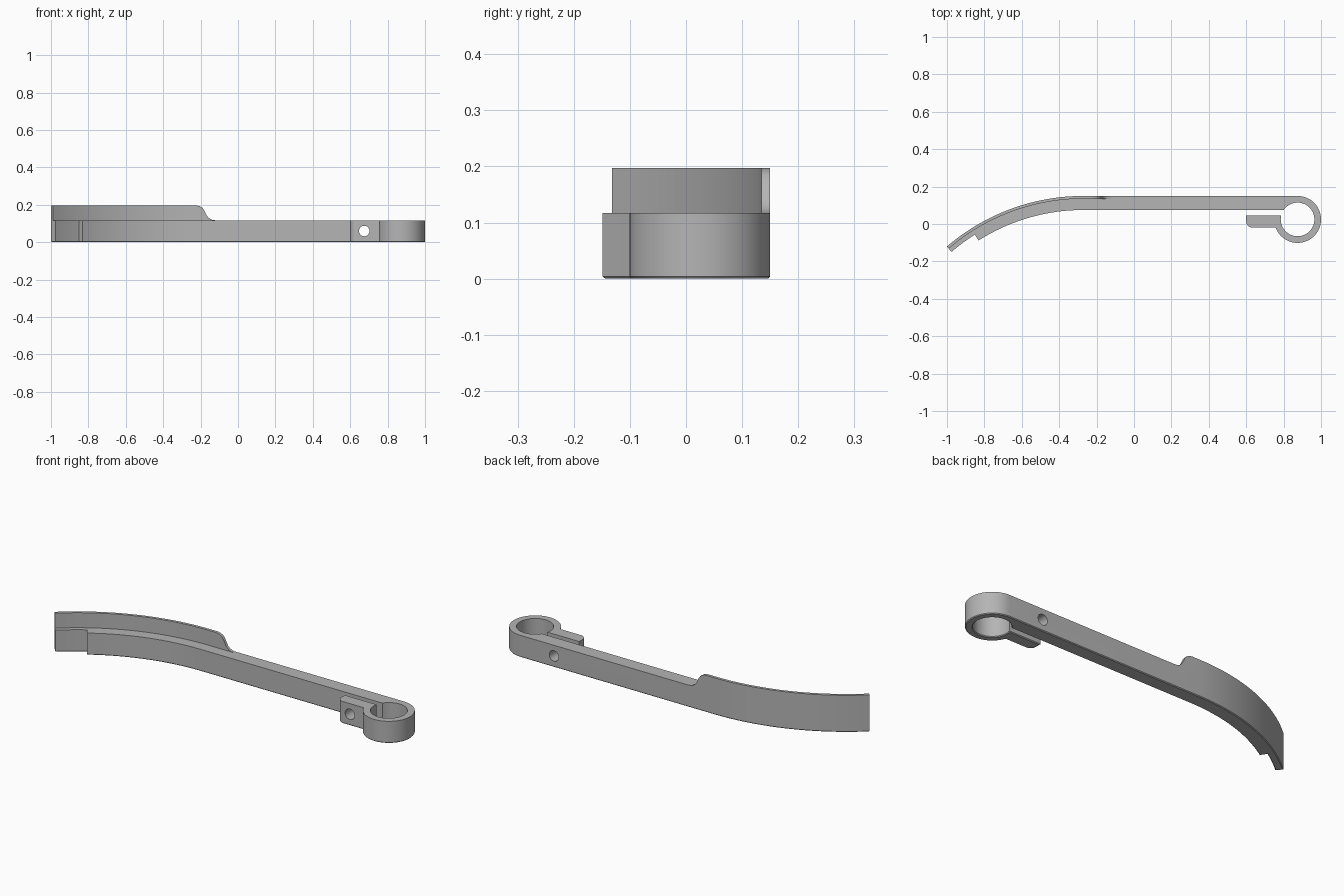
import bpy, bmesh, math
from mathutils import Vector

if "Cube" in bpy.data.objects:
    bpy.data.objects.remove(bpy.data.objects["Cube"])

grey = bpy.data.materials.new("plain grey")
grey.diffuse_color = (0.46, 0.46, 0.46, 1)
grey.use_nodes = True
grey.node_tree.nodes["Principled BSDF"].inputs["Base Color"].default_value = grey.diffuse_color

ARM_H, TOP_H = 0.117, 0.197           # arm height, flange height
BACK, THICK = 0.15, 0.075             # back face position, arm thickness
BEND_X, BEND_R = -0.27, 1.122         # where the bend starts, its outer radius
BEND_Y = BACK - BEND_R
END, STEP = math.radians(40.6), math.radians(32.4)
RING_X, RING_Y, RING_R, HOLE_R = 0.8745, 0.0245, 0.1255, 0.09


def arc(cx, cy, r, a0, a1, n):
    return [(cx + r * math.cos(a0 + (a1 - a0) * i / n),
             cy + r * math.sin(a0 + (a1 - a0) * i / n)) for i in range(n + 1)]


def bend(inset, a0, a1, n):
    """Points on the curved arm, angles measured from the start of the bend."""
    q = math.pi / 2
    return arc(BEND_X, BEND_Y, BEND_R - inset, q + a0, q + a1, n)


def finish(name, bm):
    bmesh.ops.recalc_face_normals(bm, faces=bm.faces)
    mesh = bpy.data.meshes.new(name)
    bm.to_mesh(mesh)
    bm.free()
    ob = bpy.data.objects.new(name, mesh)
    bpy.context.collection.objects.link(ob)
    mesh.materials.append(grey)
    return ob


def smooth(ob):
    bpy.ops.object.select_all(action='DESELECT')
    ob.select_set(True)
    bpy.context.view_layer.objects.active = ob
    bpy.ops.object.shade_smooth_by_angle(angle=math.radians(30))


# Arm, split clamp ring and lug as one outline
LUG_X, LUG_LOW, LUG_TOP, LUG_R = 0.6, -0.02, 0.045, 0.035
GAP_TOP = BACK - THICK
outline = bend(0, END, 0, 32)
outline += arc(RING_X, RING_Y, RING_R, math.pi / 2,
               -math.pi + math.asin((RING_Y - LUG_LOW) / RING_R), 48)
outline += arc(LUG_X + LUG_R, LUG_LOW + LUG_R, LUG_R, -math.pi / 2, -math.pi, 8)
outline.append((LUG_X, LUG_TOP))
outline += arc(RING_X, RING_Y, HOLE_R,
               math.pi - math.asin((LUG_TOP - RING_Y) / HOLE_R),
               2 * math.pi + math.pi - math.asin((GAP_TOP - RING_Y) / HOLE_R), 48)
outline += bend(THICK, 0, STEP, 28)
outline += bend(0.038, STEP, END, 8)

bm = bmesh.new()
base = bm.faces.new([bm.verts.new((x, y, 0)) for x, y in outline])
ext = bmesh.ops.extrude_face_region(bm, geom=[base], use_keep_orig=True)
for v in ext["geom"]:
    if isinstance(v, bmesh.types.BMVert):
        v.co.z = ARM_H
bmesh.ops.recalc_face_normals(bm, faces=bm.faces)
# Small chamfer around the bottom rim
rim = [e for e in bm.edges if all(v.co.z < 1e-5 for v in e.verts)]
bmesh.ops.bevel(bm, geom=rim, offset=0.004, segments=1, affect='EDGES')
arm = finish("clamp_arm", bm)

# Screw hole through the lug and the arm
bpy.ops.mesh.primitive_cylinder_add(vertices=32, radius=0.028, depth=0.5,
                                    location=(0.675, 0.05, 0.06),
                                    rotation=(math.pi / 2, 0, 0))
cutter = bpy.context.object
cutter.name = "screw_hole_cutter"
cutter.hide_render = True
mod = arm.modifiers.new("screw hole", 'BOOLEAN')
mod.operation, mod.solver, mod.object = 'DIFFERENCE', 'EXACT', cutter
bpy.context.view_layer.objects.active = arm
bpy.ops.object.modifier_apply(modifier=mod.name)
bpy.data.objects.remove(cutter)
smooth(arm)

# Thin raised flange along the back of the bend, with a curved run-out
FLANGE_T = 0.015
run_out = [(-0.12, 0.1172), (-0.135, 0.119), (-0.15, 0.125), (-0.163, 0.137),
           (-0.172, 0.153), (-0.18, 0.170), (-0.19, 0.184), (-0.205, 0.193),
           (-0.225, TOP_H)]
stations = [((x, BACK), (x, BACK - FLANGE_T), z) for x, z in run_out]
stations += [(o, i, TOP_H) for o, i in zip(bend(0, 0, END, 32),
                                           bend(FLANGE_T, 0, END, 32))]
bm = bmesh.new()
rings = [[bm.verts.new((*o, ARM_H)), bm.verts.new((*o, z)),
          bm.verts.new((*i, z)), bm.verts.new((*i, ARM_H))]
         for o, i, z in stations]
for a, b in zip(rings, rings[1:]):
    for k in range(4):
        bm.faces.new((a[k], a[(k + 1) % 4], b[(k + 1) % 4], b[k]))
bm.faces.new(rings[0])
bm.faces.new(rings[-1])
smooth(finish("back_flange", bm))
